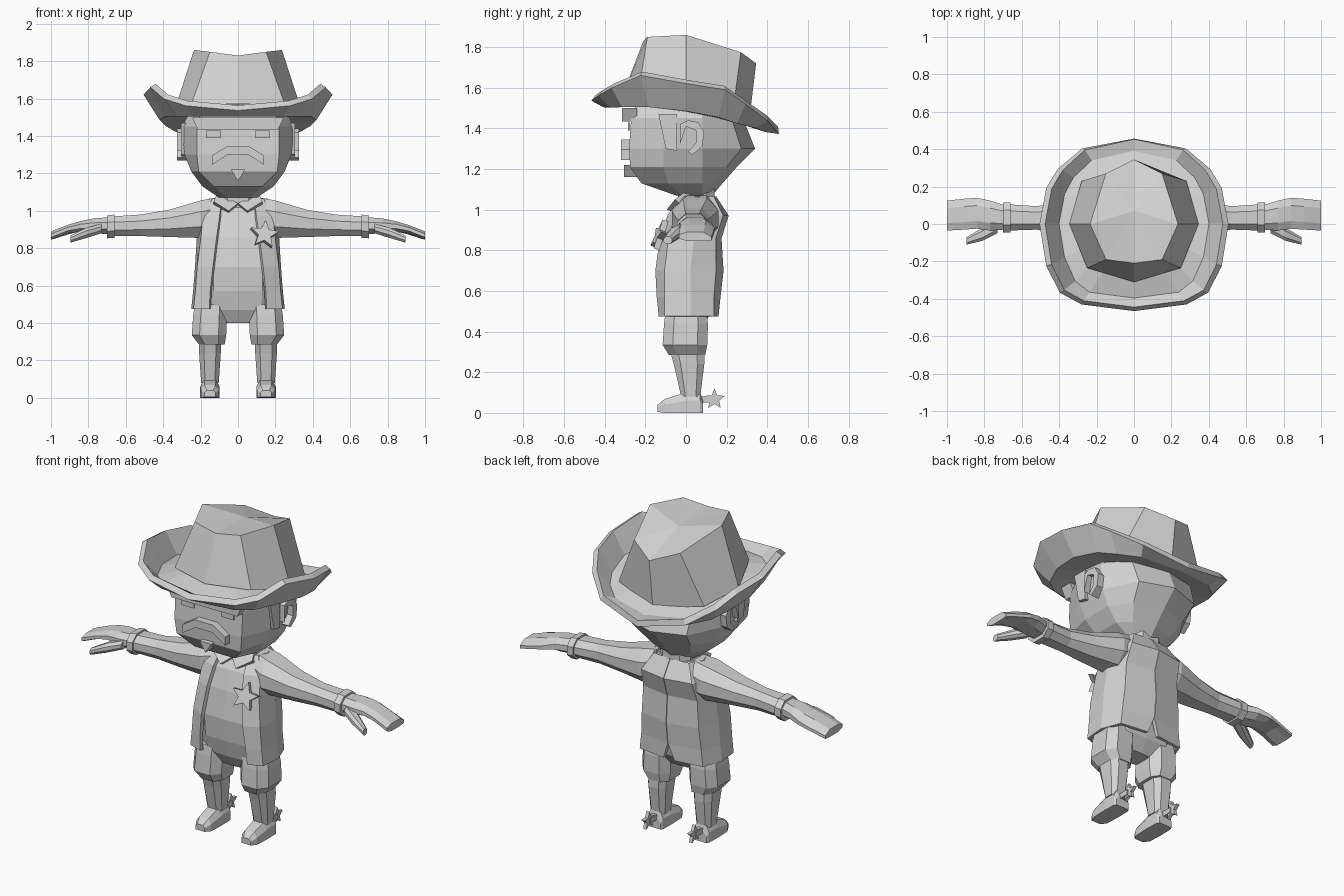
import bpy, bmesh, math
from mathutils import Vector

grey = bpy.data.materials.new("light_grey")
grey.diffuse_color = (0.65, 0.65, 0.65, 1)


def loft(name, rings, closed=True, caps=True, apex=None, mirror=False, thick=0):
    """Skin a list of equal-length point rings."""
    bm = bmesh.new()
    vs = [[bm.verts.new(p) for p in r] for r in rings]
    n = len(vs[0])
    for a, b in zip(vs, vs[1:]):
        for i in range(n if closed else n - 1):
            j = (i + 1) % n
            bm.faces.new((a[i], a[j], b[j], b[i]))
    if apex:
        top = bm.verts.new(apex)
        for i in range(n):
            bm.faces.new((vs[-1][i], vs[-1][(i + 1) % n], top))
    if caps:
        bm.faces.new(vs[0][::-1])
        if not apex:
            bm.faces.new(vs[-1])
    bmesh.ops.recalc_face_normals(bm, faces=bm.faces[:])
    me = bpy.data.meshes.new(name)
    bm.to_mesh(me)
    bm.free()
    me.materials.append(grey)
    ob = bpy.data.objects.new(name, me)
    bpy.context.collection.objects.link(ob)
    if thick:
        m = ob.modifiers.new("thickness", 'SOLIDIFY')
        m.thickness, m.offset = thick, 0
    if mirror:
        m = ob.modifiers.new("mirror", 'MIRROR')
        m.use_mirror_merge = False
    return ob


def sym(half):
    """Complete a ring whose first and last points lie on x = 0."""
    return half + [(-x, y, z) for x, y, z in half[-2:0:-1]]


def octo(cx, cy, z, rx, ry, k=0.55):
    pts = [(1, -k), (1, k), (k, 1), (-k, 1), (-1, k), (-1, -k), (-k, -1), (k, -1)]
    return [(cx + rx * a, cy + ry * b, z) for a, b in pts]


def arm_ring(x, y0, y1, z0, z1, droop=0.0):
    h, d = (z1 - z0) * 0.3, (y1 - y0) * 0.25
    return [(x, y0, z0 + h), (x, y0, z1 - h), (x, y0 + d, z1), (x, y1 - d, z1),
            (x, y1, z1 - h - droop), (x, y1, z0 + h - droop), (x, y1 - d, z0), (x, y0 + d, z0)]


def plate(name, pts, y0, y1, **kw):
    """Extrude an x-z outline along y."""
    return loft(name, [[(x, y, z) for x, z in pts] for y in (y0, y1)], **kw)


def box(name, x0, x1, y0, y1, z0, z1, **kw):
    return plate(name, [(x0, z0), (x1, z0), (x1, z1), (x0, z1)], y0, y1, **kw)


def star(r):
    return [((r if i % 2 == 0 else r * 0.45) * math.sin(i * math.pi / 5),
             (r if i % 2 == 0 else r * 0.45) * math.cos(i * math.pi / 5)) for i in range(10)]


# Hat brim: curled rim, bend line and inner edge
rim = [(0, -.455, 1.55), (.275, -.42, 1.575), (.385, -.36, 1.61), (.455, -.22, 1.67), (.49, 0, 1.63),
       (.455, .19, 1.60), (.395, .29, 1.53), (.27, .40, 1.45), (0, .455, 1.39)]
bend = [(0, -.40, 1.52), (.24, -.37, 1.52), (.32, -.31, 1.52), (.38, -.18, 1.52), (.41, 0, 1.50),
        (.38, .16, 1.47), (.33, .25, 1.44), (.23, .34, 1.42), (0, .39, 1.40)]
inner = [(x * .65, y * .65, 1.50 - .13 * y) for x, y, z in bend]
loft("hat_brim", [sym(rim), sym(bend), sym(inner)], caps=False, thick=0.035)

# Hat crown with a pinched, dented top
base = [(0, -.31, 1.57), (.25, -.235, 1.57), (.345, 0, 1.52), (.28, .23, 1.48), (0, .31, 1.43)]
top = [(0, -.21, 1.83), (.15, -.19, 1.85), (.235, 0, 1.86), (.15, .27, 1.775), (0, .345, 1.72)]
loft("hat_crown", [sym(base), sym(top)], caps=False, apex=(0, .07, 1.82))

# Head: z, face half-width, face y, side half-width, back y
head = []
for z, fw, f, w, b in [(1.07, .06, -.05, .10, .13), (1.13, .13, -.22, .19, .18), (1.21, .21, -.275, .25, .25),
                       (1.30, .22, -.28, .285, .34), (1.45, .22, -.27, .30, .28), (1.56, .19, -.23, .24, .18)]:
    head.append(sym([(0, f, z), (fw, f, z), (w, f * .4, z), (w, .08, z), (w * .68, b * .8, z), (0, b, z)]))
loft("head", head)
loft("neck", [octo(0, .05, 1.0, .10, .09), octo(0, .05, 1.13, .10, .09)])

# Face details
plate("brow", [(-.215, 1.435), (.215, 1.435), (.245, 1.50), (-.245, 1.50)], -.315, -.24)
box("eye", .09, .17, -.285, -.276, 1.39, 1.43, mirror=True)
plate("moustache", [(-.14, 1.245), (-.14, 1.295), (-.06, 1.345), (.06, 1.345), (.14, 1.295),
                    (.14, 1.245), (.055, 1.30), (-.055, 1.30)], -.32, -.26)
plate("goatee", [(-.038, 1.22), (.038, 1.22), (0, 1.16)], -.305, -.24)

# Sideburns and curved ears
loft("sideburn", [[(x, -.135, 1.47), (x, -.10, 1.30), (x, -.045, 1.29), (x, -.045, 1.47)]
                  for x in (.25, .305)], mirror=True)
ear = [(-.03, 1.32), (-.03, 1.42), (.01, 1.44), (.06, 1.43), (.09, 1.38), (.08, 1.31), (.03, 1.27),
       (.01, 1.285), (.05, 1.33), (.05, 1.39), (.0, 1.41)]
loft("ear", [[(.27, y, z) for y, z in ear], [(.325, y, z) for y, z in ear]], mirror=True)

# Shirt body: z, half-width, front y, back y
body = []
for z, w, f, b in [(.40, .08, -.06, .06), (.47, .19, -.10, .11), (.57, .20, -.125, .135), (.70, .20, -.135, .15),
                   (.86, .185, -.11, .15), (.97, .18, -.075, .17), (1.06, .13, -.01, .125)]:
    body.append(sym([(0, f, z), (w * .65, f * .95, z), (w, f * .5, z), (w, b * .6, z),
                     (w * .7, b * .95, z), (0, b, z)]))
loft("shirt", body)

# Open waistcoat, with a vent at the bottom of the back
vest = []
for z, pts in [
        (.475, [(.15, -.125), (.23, -.10), (.24, .02), (.20, .13), (.035, .15)]),
        (.57, [(.145, -.135), (.22, -.10), (.23, .02), (.19, .13), (0, .16)]),
        (.70, [(.13, -.142), (.21, -.10), (.22, .02), (.18, .14), (0, .175)]),
        (.86, [(.11, -.12), (.19, -.08), (.21, .04), (.17, .14), (0, .165)]),
        (.97, [(.095, -.082), (.18, -.05), (.20, .05), (.16, .175), (0, .20)]),
        (1.06, [(.085, -.01), (.13, .0), (.15, .06), (.11, .13), (0, .14)])]:
    vest.append([(x, y, z) for x, y in pts])
loft("waistcoat", vest, closed=False, caps=False, mirror=True, thick=0.02)

# Collar points
loft("collar", [[(.0, -.055, 1.04), (.05, -.095, 1.00), (.13, -.055, 1.05), (.11, .01, 1.10)],
                [(.0, -.035, 1.03), (.05, -.065, .99), (.13, -.03, 1.03), (.10, .04, 1.07)]], mirror=True)

# Chest badge, leaning back with the chest
badge = plate("star_badge", star(.08), -.015, .015)
badge.location = (.14, -.13, .872)
badge.rotation_euler = (math.radians(-20), math.radians(8), math.radians(10))

# Sleeves, cuffs and hands
loft("sleeve", [arm_ring(.12, -.04, .15, .87, 1.07), arm_ring(.20, -.07, .16, .855, 1.055),
                arm_ring(.37, -.05, .12, .86, 1.005), arm_ring(.52, -.03, .095, .865, .98),
                arm_ring(.67, -.035, .105, .865, .97)], mirror=True)
loft("cuff", [arm_ring(.66, -.045, .115, .855, .98), arm_ring(.70, -.045, .115, .853, .975)], mirror=True)
loft("hand", [arm_ring(.69, -.03, .10, .875, .965), arm_ring(.77, -.035, .125, .88, .96),
              arm_ring(.84, -.025, .14, .89, .945, .015), arm_ring(.91, -.03, .135, .88, .925, .02),
              arm_ring(1.0, -.035, .125, .845, .89, .01)], mirror=True)
loft("thumb", [arm_ring(.73, -.05, .03, .88, .93), arm_ring(.81, -.09, -.02, .855, .91),
               arm_ring(.895, -.11, -.07, .83, .868)], mirror=True)

# Breeches and lower legs
loft("breeches", [octo(.145, 0, .50, .085, .10), octo(.15, 0, .44, .09, .108),
                  octo(.155, -.005, .335, .092, .11), octo(.14, .005, .285, .068, .09)], mirror=True)
loft("lower_leg", [octo(.15, .005, .31, .06, .085), octo(.15, .015, .24, .058, .075),
                   octo(.15, .023, .08, .047, .047)], mirror=True)

# Boots: y, half-width, bottom z, top z
boot = []
for y, w, z0, z1 in [(-.14, .03, .005, .04), (-.105, .048, .0, .068), (-.02, .052, .0, .095),
                     (.0, .052, .0, .10), (.07, .05, .0, .10), (.083, .042, .0, .06)]:
    boot.append([(.15 - w, y, z0), (.15 + w, y, z0), (.15 + w, y, z0 + (z1 - z0) * .6),
                 (.15 + w * .6, y, z1), (.15 - w * .6, y, z1), (.15 - w, y, z0 + (z1 - z0) * .6)])
loft("boot", boot, mirror=True)

# Spurs
box("spur_arm", .135, .165, .07, .14, .05, .08, mirror=True)
loft("spur_star", [[(x, .14 + a, .067 + b) for a, b in star(.053)] for x in (.14, .16)], mirror=True)
